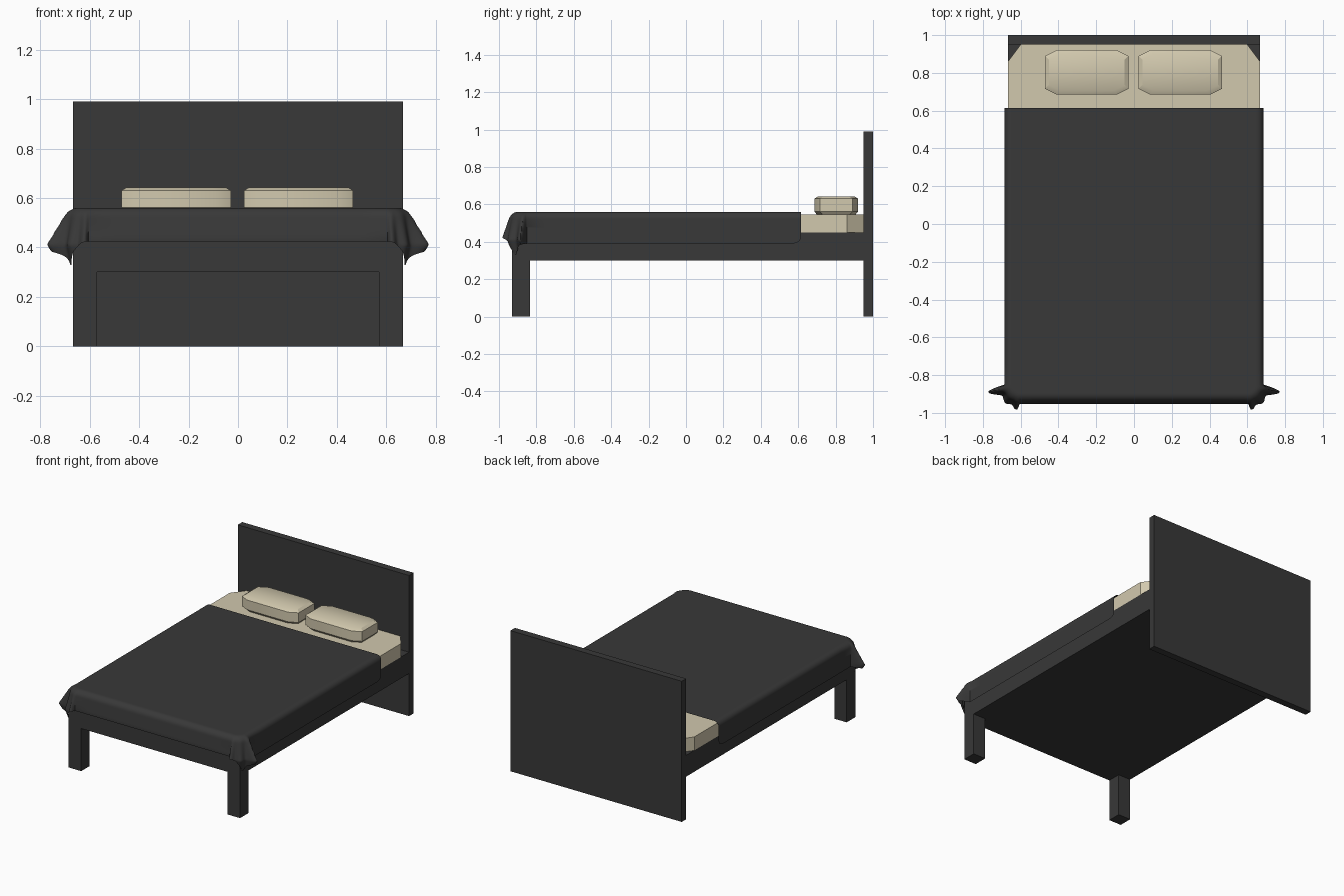
import bpy, bmesh, math
from math import sin, cos, pi, hypot, atan2, exp

if "Cube" in bpy.data.objects:
    bpy.data.objects.remove(bpy.data.objects["Cube"])


def material(name, rgb):
    m = bpy.data.materials.new(name)
    m.diffuse_color = (*rgb, 1)
    m.use_nodes = True
    m.node_tree.nodes["Principled BSDF"].inputs["Base Color"].default_value = m.diffuse_color
    return m


DARK = material("charcoal", (0.04, 0.04, 0.04))
CREAM = material("cream", (0.64, 0.58, 0.42))


def finish(name, bm, mat, smooth=None):
    bmesh.ops.recalc_face_normals(bm, faces=bm.faces)
    me = bpy.data.meshes.new(name)
    bm.to_mesh(me)
    bm.free()
    me.materials.append(mat)
    ob = bpy.data.objects.new(name, me)
    bpy.context.collection.objects.link(ob)
    if smooth:
        bpy.ops.object.select_all(action='DESELECT')
        ob.select_set(True)
        bpy.context.view_layer.objects.active = ob
        bpy.ops.object.shade_smooth_by_angle(angle=math.radians(smooth))
    return ob


def box(name, x0, x1, y0, y1, z0, z1, mat):
    bm = bmesh.new()
    bmesh.ops.create_cube(bm, size=1)
    for v in bm.verts:
        v.co = (x0 + (v.co.x + .5) * (x1 - x0),
                y0 + (v.co.y + .5) * (y1 - y0),
                z0 + (v.co.z + .5) * (z1 - z0))
    return finish(name, bm, mat)


def octagon_slab(name, cx, cy, hx, hy, kx, ky, levels, mat, smooth=None):
    """Stack of corner-cut rectangles; levels are (z, inset) pairs."""
    bm = bmesh.new()
    rings = []
    for z, i in levels:
        a, b = hx - i, hy - i
        pts = [(a, ky - b), (a, b - ky), (a - kx, b), (kx - a, b),
               (-a, b - ky), (-a, ky - b), (kx - a, -b), (a - kx, -b)]
        rings.append([bm.verts.new((cx + x, cy + y, z)) for x, y in pts])
    for lo, hi in zip(rings, rings[1:]):
        for k in range(8):
            j = (k + 1) % 8
            bm.faces.new((lo[k], lo[j], hi[j], hi[k]))
    bm.faces.new(rings[0][::-1])
    bm.faces.new(rings[-1])
    return finish(name, bm, mat, smooth)


# Wooden frame
box("headboard", -.667, .667, .95, 1.0, 0, .99, DARK)
box("bed_base", -.667, .667, -.93, .95, .30, .45, DARK)
for side, s in (("left", -1), ("right", 1)):
    xs = sorted((s * .57, s * .667))
    box("front_leg_" + side, *xs, -.93, -.835, 0, .30, DARK)

# Mattress and pillows
octagon_slab("mattress", 0, .01, .667, .94, .067, .09,
             [(.45, 0), (.545, 0)], CREAM)
for side, cx in (("left", -.25), ("right", .245)):
    octagon_slab("pillow_" + side, cx, .803, .221, .117, .06, .03,
                 [(.545, .014), (.562, 0), (.63, 0), (.643, .02)], CREAM, 30)

# Blanket: flat sheet folded over the mattress with gathered foot corners
CX, CY, HEAD, TOP = .60, -.85, .615, .56
FLAT, BEND = .05, .035
QX, QY = .24, .205


def drape(u, v):
    qx, qy = max(abs(u) - CX, 0), max(CY - v, 0)
    t = atan2(qy, qx)
    r = min(hypot(qx, qy), .30)
    arc = BEND * pi / 2
    if r <= FLAT:
        out, drop = r, 0
    elif r <= FLAT + arc:
        a = (r - FLAT) / BEND
        out, drop = FLAT + BEND * sin(a), BEND * (1 - cos(a))
    else:
        out, drop = FLAT + BEND, BEND + r - FLAT - arc
    if qx > 0 and qy > 0:
        # fold peaks near the side and front, shallow valley between
        f = (.035 + .05 * exp(-((t - .22) / .2) ** 2)
             + .02 * exp(-((t - 1.35) / .15) ** 2)
             + .008 * sin(9 * t))
        f *= min(1, t / .2, (pi / 2 - t) / .12)
        s = drop / .15
        out += f * (s if s < 1 else max(.4, 1 - 1.2 * (s - 1)))
    elif qy > 0:
        out += .018 * min(1, drop / .12)
    x = math.copysign(min(abs(u), CX) + out * cos(t) * (qx > 0), u)
    y = max(v, CY) - out * sin(t)
    # rounded hem at the head end
    k = min(max(0, qx - QX + .04), .04)
    y = min(y, HEAD - .04 + math.sqrt(max(0, .0016 - k * k)))
    return x, y, TOP - drop


def spread(a, b, n):
    return [a + (b - a) * i / n for i in range(n)]


us = spread(CX, CX + QX, 26) + [CX + QX]
us = [-u for u in reversed(us)] + spread(-CX, CX, 12)[1:] + us
vs = (spread(CY - QY, CY, 24) + spread(CY, HEAD - .04, 14)
      + spread(HEAD - .04, HEAD, 5) + [HEAD])
bm = bmesh.new()
grid = [[bm.verts.new(drape(u, v)) for u in us] for v in vs]
for r0, r1 in zip(grid, grid[1:]):
    for i in range(len(us) - 1):
        bm.faces.new((r0[i], r0[i + 1], r1[i + 1], r1[i]))
bmesh.ops.dissolve_degenerate(bm, dist=1e-5, edges=bm.edges)
finish("blanket", bm, DARK, 60)
